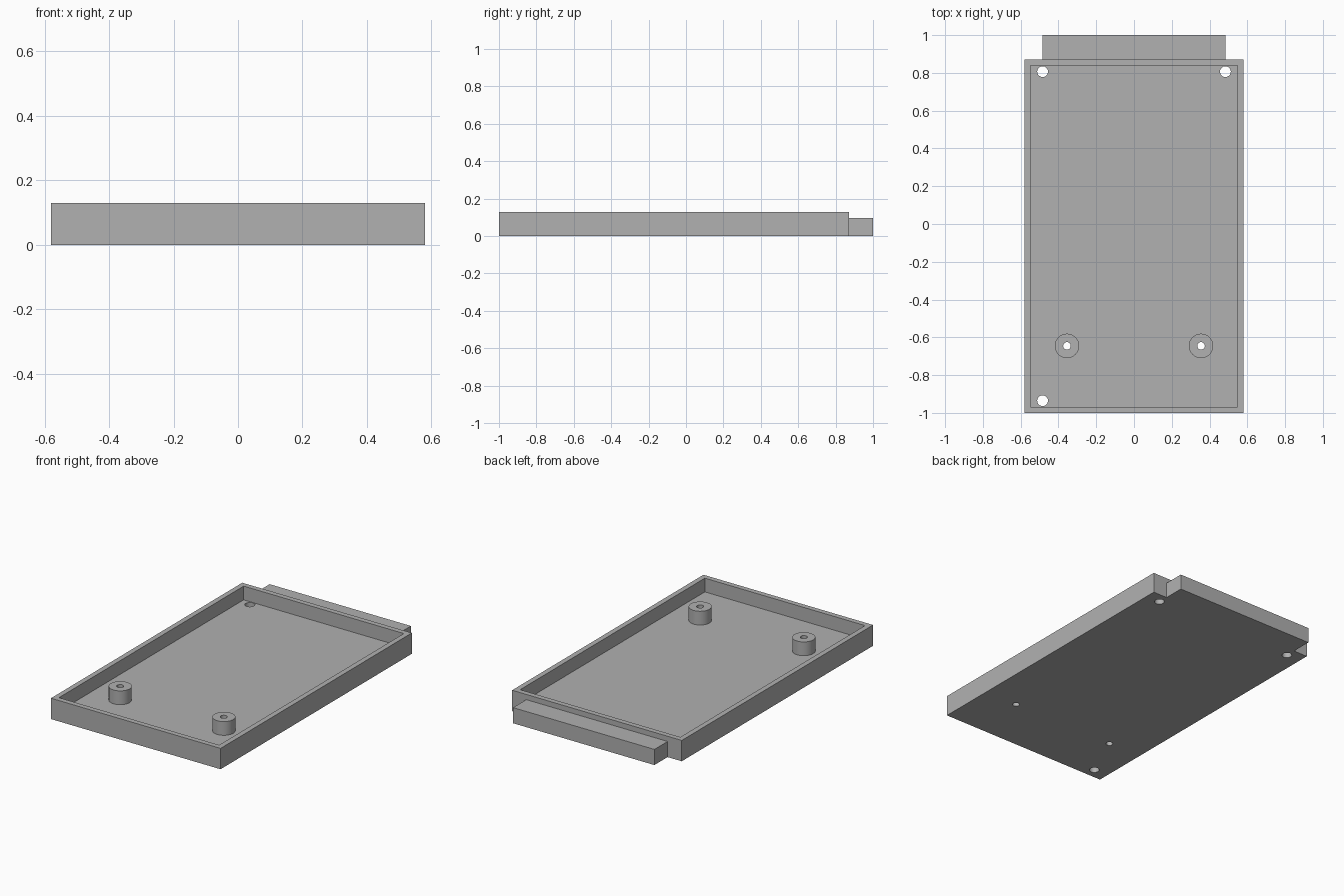
import bpy

cube = bpy.data.objects.get("Cube")
if cube:
    bpy.data.objects.remove(cube, do_unlink=True)

# Main dimensions, built on a module that also sets the wall thickness
U = 2 / 62
HALF_W, HALF_L = 18 * U, 1.0
BACK = HALF_L - 4 * U
HEIGHT, FLOOR, WALL = 4 * U, 0.044, U
POST_X, POST_Y = 11 * U, -HALF_L + 11 * U
HOLE_X = 15 * U

grey = bpy.data.materials.new("plastic grey")
grey.use_nodes = True
colour = (0.44, 0.44, 0.44, 1)
grey.diffuse_color = colour
grey.node_tree.nodes["Principled BSDF"].inputs["Base Color"].default_value = colour


def box(name, low, high):
    """Box between two opposite corners."""
    bpy.ops.mesh.primitive_cube_add(size=1)
    ob = bpy.context.object
    ob.name = name
    ob.location = [(a + b) / 2 for a, b in zip(low, high)]
    ob.scale = [b - a for a, b in zip(low, high)]
    bpy.ops.object.transform_apply(location=True, scale=True)
    ob.data.materials.append(grey)
    return ob


def cylinder(name, x, y, radius, bottom, top):
    """Upright cylinder between two heights."""
    bpy.ops.mesh.primitive_cylinder_add(
        vertices=48, radius=radius, depth=top - bottom,
        location=(x, y, (top + bottom) / 2))
    ob = bpy.context.object
    ob.name = name
    bpy.ops.object.transform_apply(location=True)
    ob.data.materials.append(grey)
    return ob


def cut(target, cutter):
    """Subtract the cutter, then discard it."""
    mod = target.modifiers.new("cut", 'BOOLEAN')
    mod.operation = 'DIFFERENCE'
    mod.solver = 'EXACT'
    mod.object = cutter
    cutter.hide_render = True
    bpy.context.view_layer.objects.active = target
    bpy.ops.object.modifier_apply(modifier=mod.name)
    bpy.data.objects.remove(cutter, do_unlink=True)


def smooth(ob):
    bpy.ops.object.select_all(action='DESELECT')
    ob.select_set(True)
    bpy.context.view_layer.objects.active = ob
    bpy.ops.object.shade_smooth_by_angle()


# Open tray with a thin rim
tray = box("tray", (-HALF_W, -HALF_L, 0), (HALF_W, BACK, HEIGHT))
cut(tray, box("cavity", (-HALF_W + WALL, -HALF_L + WALL, FLOOR),
              (HALF_W - WALL, BACK - WALL, HEIGHT + WALL)))

# Three corner holes through the floor
for x, y in ((-HOLE_X, BACK - 2 * U), (HOLE_X, BACK - 2 * U),
             (-HOLE_X, -HALF_L + 2 * U)):
    cut(tray, cylinder("corner_hole", x, y, 0.0285, -U, HEIGHT))

# Screw posts, bored through together with the floor
for side, sign in (("left", 1), ("right", -1)):
    x = sign * POST_X
    post = cylinder(side + "_screw_post", x, POST_Y, 2 * U, FLOOR, HEIGHT)
    for part in (tray, post):
        cut(part, cylinder("bore", x, POST_Y, 0.02, -U, HEIGHT + U))
    smooth(post)
smooth(tray)

# Lower ledge behind the back wall
box("back_ledge", (-HOLE_X, BACK, 0), (HOLE_X, HALF_L, 3 * U))
